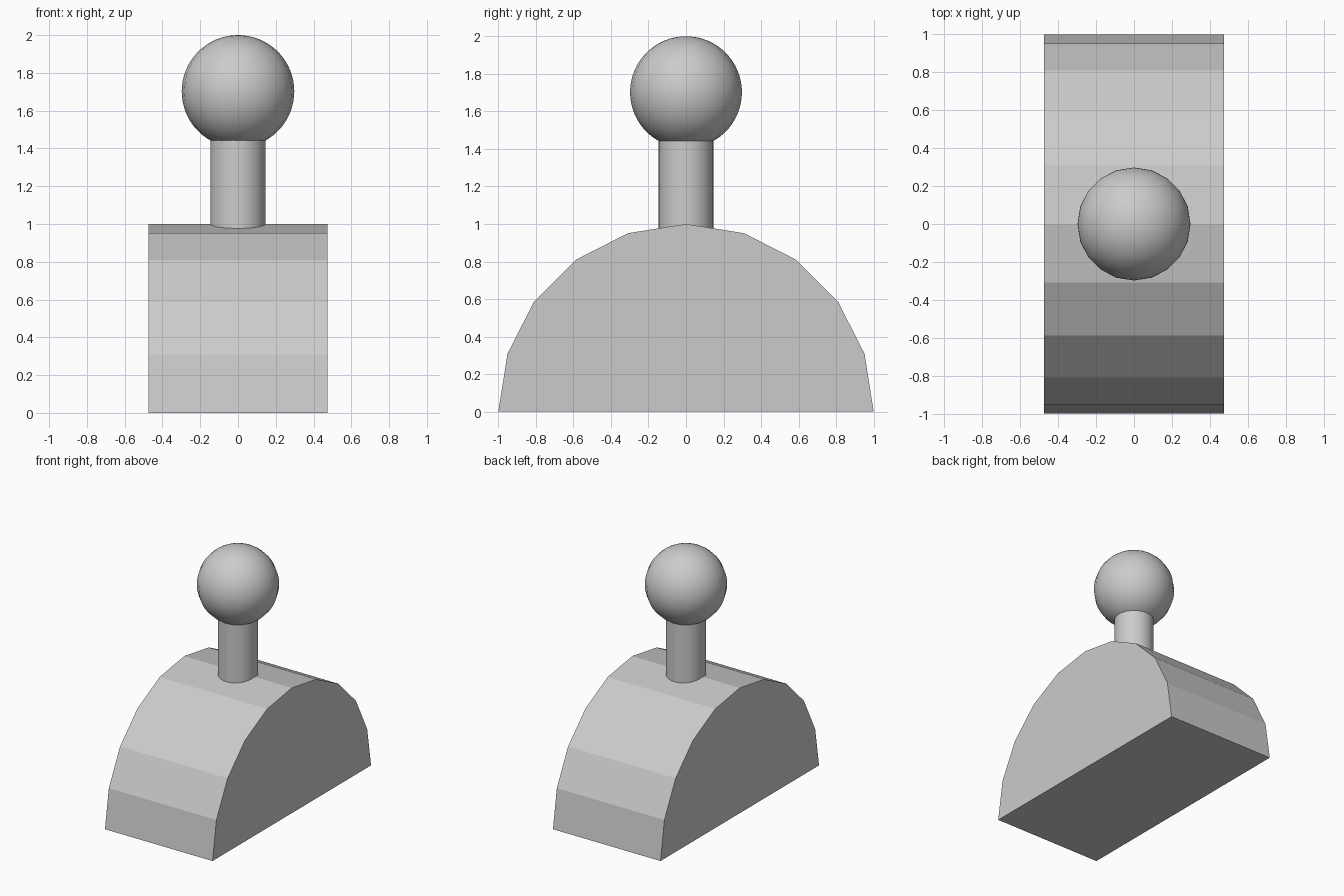
import bpy, bmesh
from math import sin, cos, pi, radians

if "Cube" in bpy.data.objects:
    bpy.data.objects.remove(bpy.data.objects["Cube"])


def smooth(obj):
    bpy.ops.object.select_all(action='DESELECT')
    obj.select_set(True)
    bpy.context.view_layer.objects.active = obj
    bpy.ops.object.shade_smooth_by_angle(angle=radians(40))


# Half-round base: faceted semicircle profile extruded along x
half_width, steps = 0.475, 10
bm = bmesh.new()
profile = [bm.verts.new((-half_width, cos(pi * i / steps), sin(pi * i / steps)))
           for i in range(steps + 1)]
face = bm.faces.new(profile)
ext = bmesh.ops.extrude_face_region(bm, geom=[face], use_keep_orig=True)
for v in ext["geom"]:
    if isinstance(v, bmesh.types.BMVert):
        v.co.x = half_width
bmesh.ops.recalc_face_normals(bm, faces=bm.faces)
mesh = bpy.data.meshes.new("half_round_base")
bm.to_mesh(mesh)
bm.free()
base = bpy.data.objects.new("half_round_base", mesh)
bpy.context.collection.objects.link(base)

# Neck: round post sunk into the base and running up into the ball
z0, z1 = 0.9, 1.5
bpy.ops.mesh.primitive_cylinder_add(vertices=32, radius=0.146, depth=z1 - z0,
                                    location=(0, 0, (z0 + z1) / 2))
neck = bpy.context.object
neck.name = "neck"
smooth(neck)

# Ball on top
bpy.ops.mesh.primitive_uv_sphere_add(segments=20, ring_count=32, radius=0.298,
                                     location=(0, 0, 1.702))
ball = bpy.context.object
ball.name = "ball"
smooth(ball)
